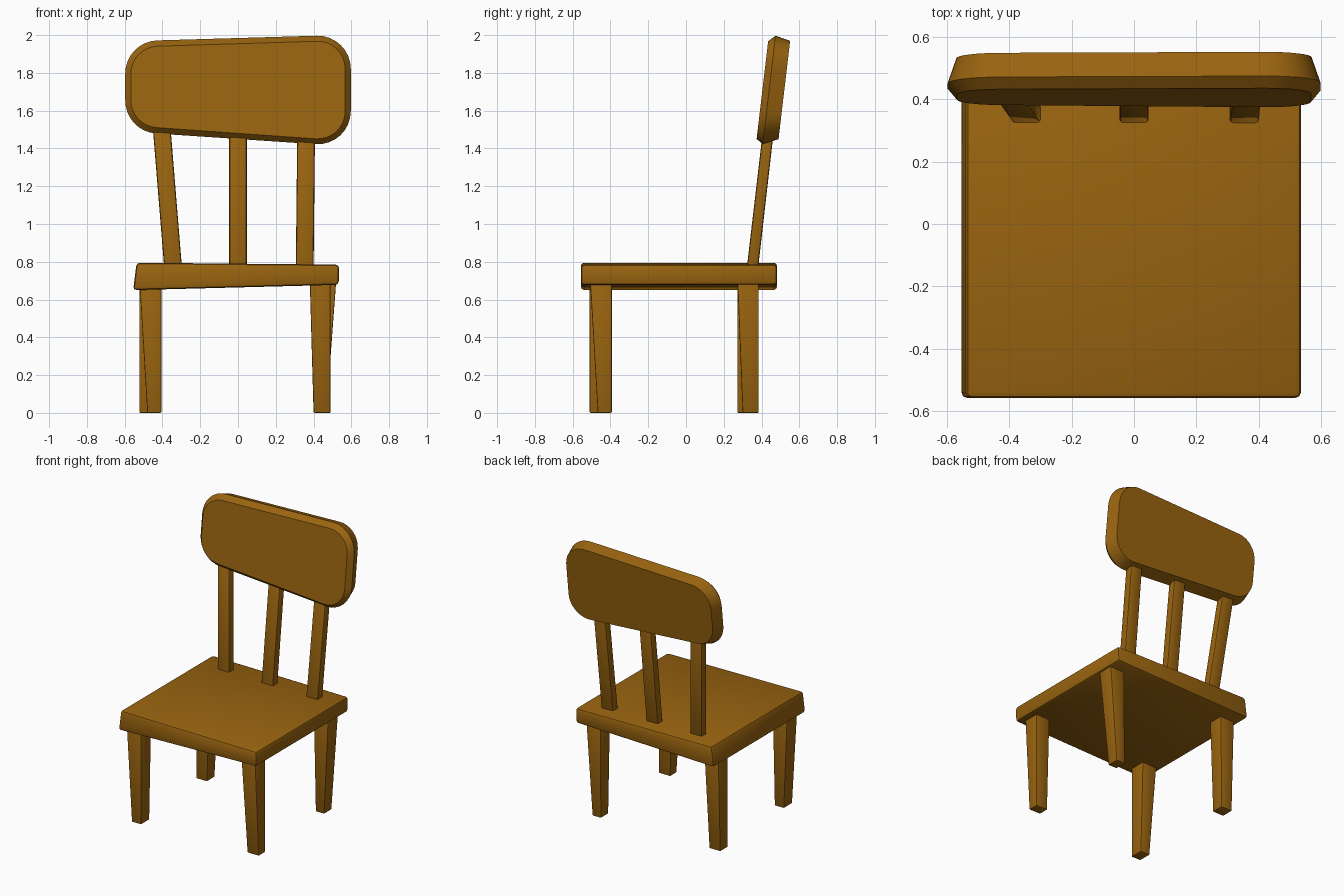
import bpy, bmesh, math
from mathutils import Vector

if "Cube" in bpy.data.objects:
    bpy.data.objects.remove(bpy.data.objects["Cube"])

wood = bpy.data.materials.new("warm brown wood")
wood.diffuse_color = (0.32, 0.127, 0.005, 1)
wood.use_nodes = True
wood.node_tree.nodes["Principled BSDF"].inputs["Base Color"].default_value = wood.diffuse_color


def finish(name, bm, bevel=0.0, angle=30):
    bmesh.ops.recalc_face_normals(bm, faces=bm.faces)
    if bevel:
        bmesh.ops.bevel(bm, geom=bm.edges[:], offset=bevel, segments=2,
                        profile=0.5, affect='EDGES')
    me = bpy.data.meshes.new(name)
    bm.to_mesh(me)
    bm.free()
    me.materials.append(wood)
    ob = bpy.data.objects.new(name, me)
    bpy.context.collection.objects.link(ob)
    bpy.ops.object.select_all(action='DESELECT')
    ob.select_set(True)
    bpy.context.view_layer.objects.active = ob
    bpy.ops.object.shade_smooth_by_angle(angle=math.radians(angle))


def loft(name, rings, bevel=0.0):
    """Skin a stack of equal rings and cap both ends."""
    bm = bmesh.new()
    vs = [[bm.verts.new(p) for p in r] for r in rings]
    n = len(vs[0])
    for a, b in zip(vs, vs[1:]):
        for i in range(n):
            j = (i + 1) % n
            bm.faces.new((a[i], a[j], b[j], b[i]))
    bm.faces.new(vs[0])
    bm.faces.new(vs[-1])
    finish(name, bm, bevel)


def rect(x0, x1, y0, y1, z0, z1=None):
    """Horizontal rectangle; z0 on the left side, z1 on the right."""
    z1 = z0 if z1 is None else z1
    return [(x0, y0, z0), (x1, y0, z1), (x1, y1, z1), (x0, y1, z0)]


# seat: slightly skewed slab
loft("seat", [rect(-0.555, 0.533, -0.557, 0.482, 0.65, 0.678),
              rect(-0.537, 0.535, -0.557, 0.482, 0.795, 0.785)], 0.018)

# legs: each tapers unevenly; (bottom x0,x1,y0,y1), (top x0,x1,y0,y1)
legs = {
    "front_left_leg": ((-0.48, -0.406, -0.51, -0.415), (-0.522, -0.406, -0.51, -0.393)),
    "front_right_leg": ((0.40, 0.49, -0.467, -0.393), (0.38, 0.49, -0.508, -0.393)),
    "rear_left_leg": ((-0.522, -0.435, 0.272, 0.36), (-0.522, -0.41, 0.272, 0.383)),
    "rear_right_leg": ((0.40, 0.468, 0.30, 0.385), (0.405, 0.52, 0.272, 0.385)),
}
for name, (lo, hi) in legs.items():
    loft(name, [rect(*lo, 0.0), rect(*hi, 0.70)], 0.006)

# spindles leaning back between seat and backrest
for name, xb, xt in (("left_spindle", -0.343, -0.405),
                     ("middle_spindle", 0.0, 0.0),
                     ("right_spindle", 0.353, 0.361)):
    w = 0.047
    loft(name, [rect(xb - w, xb + w, 0.321, 0.381, 0.76),
                rect(xt - w, xt + w, 0.41, 0.468, 1.52)], 0.012)


def rounded(corners, r, steps=8):
    """Fillet the corners of a counter-clockwise outline."""
    pts = []
    for i, c in enumerate(corners):
        c = Vector(c)
        a = (Vector(corners[i - 1]) - c).normalized()
        b = (Vector(corners[(i + 1) % len(corners)]) - c).normalized()
        half = a.angle(b) / 2
        centre = c + (a + b).normalized() * (r / math.sin(half))
        t = r / math.tan(half)
        s, e = c + a * t - centre, c + b * t - centre
        sweep = s.angle_signed(e)
        a0 = math.atan2(s.y, s.x)
        sweep = math.pi - 2 * half
        for k in range(steps + 1):
            ang = a0 + sweep * k / steps
            pts.append(centre + Vector((math.cos(ang), math.sin(ang))) * r)
    return pts


# backrest: rounded panel, chamfered front rim, narrower back
def panel_ring(inset, y_low, z_low):
    d = inset
    outline = rounded([(-0.597 + d, 1.49 + d), (0.597 - d, 1.41 + d),
                       (0.597 - d, 2.002 - d), (-0.597 + d, 1.967 - d)], 0.175 - d)
    return [(p.x, y_low + 0.118 * (p.y - z_low), p.y) for p in outline]


loft("backrest", [panel_ring(0.03, 0.375, 1.46),
                  panel_ring(0.0, 0.407, 1.43),
                  panel_ring(0.028, 0.49, 1.45)])
